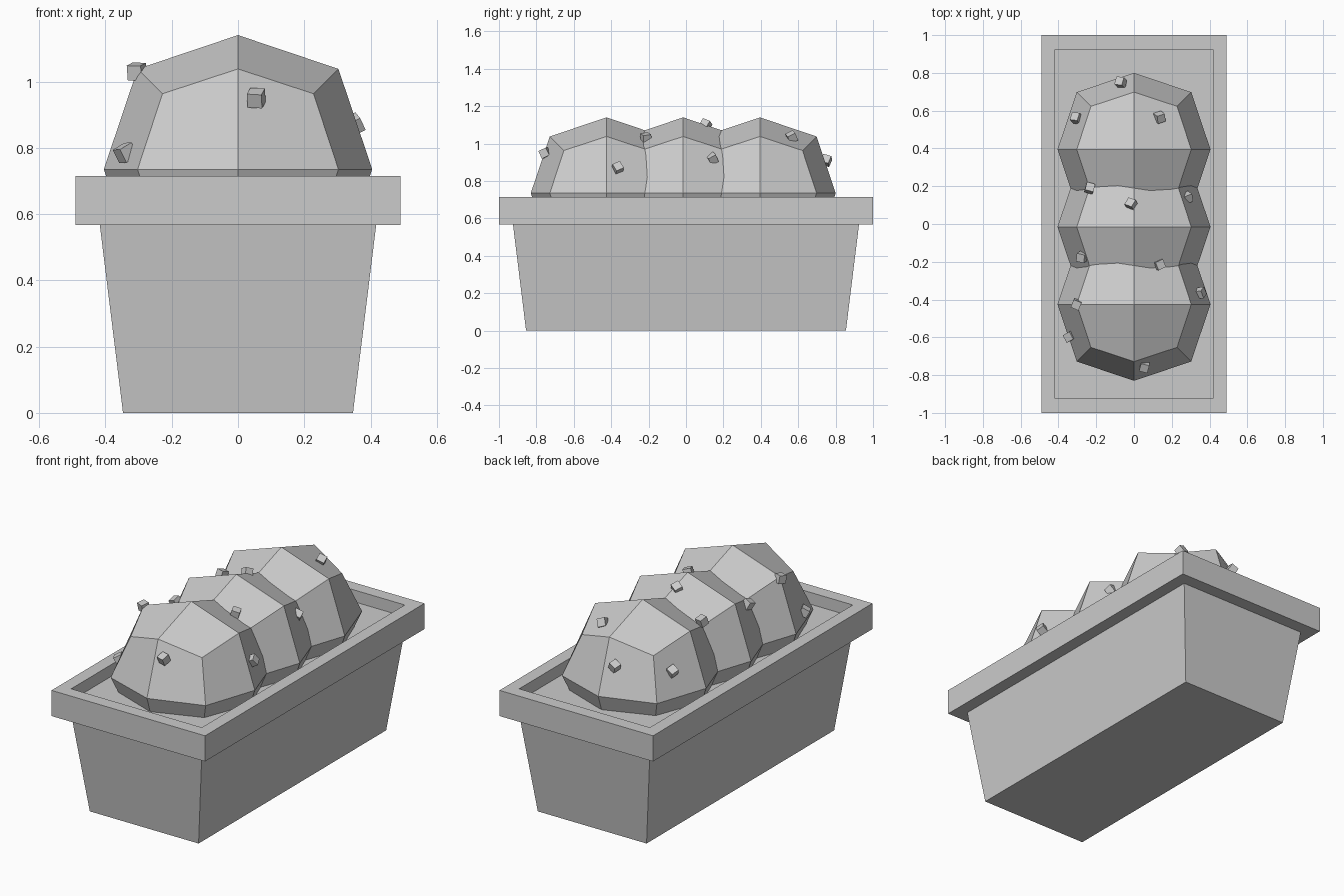
import bpy, bmesh, random
from mathutils import Matrix, Vector, Euler

random.seed(4)
if "Cube" in bpy.data.objects:
    bpy.data.objects.remove(bpy.data.objects["Cube"])

grey = bpy.data.materials.new("plain_grey")
grey.use_nodes = True
colour = (0.6, 0.6, 0.6, 1)
grey.diffuse_color = colour
grey.node_tree.nodes["Principled BSDF"].inputs["Base Color"].default_value = colour


def add_object(name, bm):
    bmesh.ops.recalc_face_normals(bm, faces=bm.faces)
    mesh = bpy.data.meshes.new(name)
    bm.to_mesh(mesh)
    bm.free()
    mesh.materials.append(grey)
    ob = bpy.data.objects.new(name, mesh)
    bpy.context.collection.objects.link(ob)
    return ob


def rect_loft(name, rings):
    """Loft rectangles given as (half x, half y, z), capped at both ends."""
    bm = bmesh.new()
    loops = [[bm.verts.new((sx * hx, sy * hy, z))
              for sx, sy in ((-1, -1), (1, -1), (1, 1), (-1, 1))]
             for hx, hy, z in rings]
    for a, b in zip(loops, loops[1:]):
        for i in range(4):
            j = (i + 1) % 4
            bm.faces.new((a[i], a[j], b[j], b[i]))
    bm.faces.new(loops[0])
    bm.faces.new(loops[-1])
    return add_object(name, bm)


# Planter: tapered box, overhanging rim and recessed soil bed
SOIL = 0.647
rect_loft("planter_box", [
    (0.347, 0.855, 0), (0.417, 0.925, 0.567),
    (0.49, 1, 0.567), (0.49, 1, 0.715),
    (0.417, 0.925, 0.715), (0.417, 0.925, SOIL)])


# Bushes: rounded cubes, each face split in four
def bush(name, y):
    bm = bmesh.new()
    bmesh.ops.create_cube(bm, size=2)
    bmesh.ops.subdivide_edges(bm, edges=bm.edges[:], cuts=1, use_grid_fill=True)
    reach = {1: 0.405, 2: 0.303, 3: 0.228}    # face centre, edge middle, corner
    for v in bm.verts:
        v.co *= reach[sum(abs(c) > 0.5 for c in v.co)]
    bmesh.ops.translate(bm, verts=bm.verts, vec=(0, y, 0.735))
    # trim away what lies under the soil
    bmesh.ops.bisect_plane(bm, geom=bm.verts[:] + bm.edges[:] + bm.faces[:],
                           plane_co=(0, 0, SOIL - 0.01), plane_no=(0, 0, 1),
                           clear_inner=True)
    return add_object(name, bm)


for name, y in (("front_bush", -0.425), ("middle_bush", -0.015), ("back_bush", 0.395)):
    bush(name, y)

# Small buds scattered over the leaves
buds = [(-0.07, 0.75, 0.91), (-0.305, 0.56, 0.87), (0.135, 0.565, 1.035),
        (-0.235, 0.19, 1.0), (-0.015, 0.105, 1.1), (0.28, 0.14, 0.92),
        (-0.275, -0.175, 0.97), (0.135, -0.215, 1.03), (0.35, -0.365, 0.87),
        (-0.305, -0.425, 1.03), (-0.34, -0.595, 0.785), (0.055, -0.755, 0.95)]
for i, spot in enumerate(buds, 1):
    bm = bmesh.new()
    turn = Euler([random.uniform(-0.6, 0.6) for _ in range(3)]).to_matrix().to_4x4()
    bmesh.ops.create_cube(bm, size=0.045, matrix=Matrix.Translation(Vector(spot)) @ turn)
    add_object(f"bud_{i}", bm)
